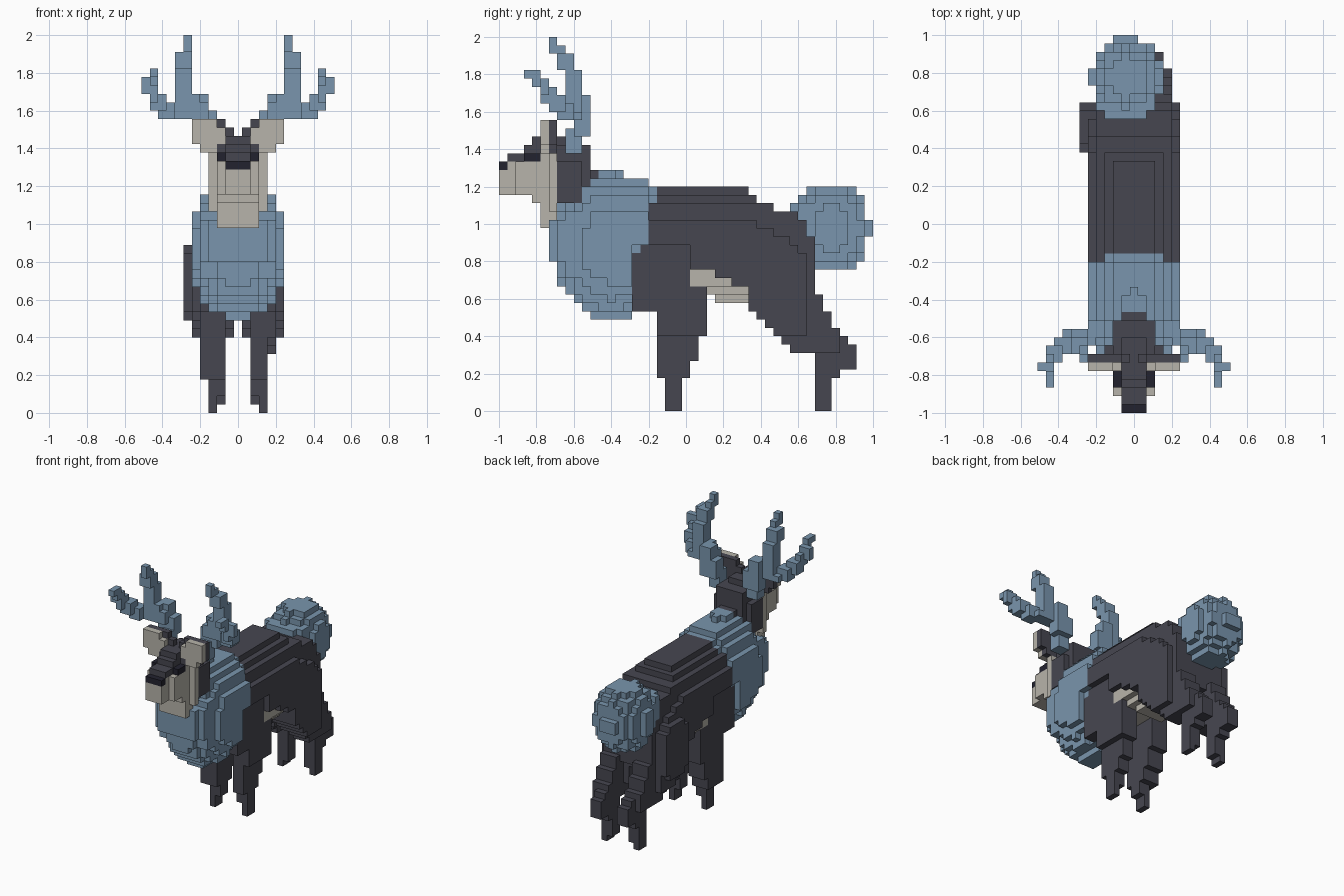
import bpy, bmesh

if "Cube" in bpy.data.objects:
    bpy.data.objects.remove(bpy.data.objects["Cube"], do_unlink=True)

S = 2 / 45          # edge of one block
cells = {}          # (i, j, k) -> (part, colour); i across, j front to back, k up


def material(name, rgb):
    m = bpy.data.materials.new(name)
    m.use_nodes = True
    m.diffuse_color = (*rgb, 1)
    bsdf = m.node_tree.nodes["Principled BSDF"]
    bsdf.inputs["Base Color"].default_value = (*rgb, 1)
    bsdf.inputs["Roughness"].default_value = 0.9
    return m


MATS = {
    "slate_blue": material("slate_blue", (0.192, 0.300, 0.418)),
    "charcoal": material("charcoal", (0.062, 0.062, 0.081)),
    "warm_grey": material("warm_grey", (0.475, 0.455, 0.405)),
    "near_black": material("near_black", (0.016, 0.016, 0.028)),
}


def box(part, colour, i0, i1, j0, j1, k0, k1):
    """Fill a block range, ends included; later boxes replace earlier ones."""
    for i in range(i0, i1 + 1):
        for j in range(j0, j1 + 1):
            for k in range(k0, k1 + 1):
                cells[i, j, k] = (part, colour)


def mid(part, colour, half, *jk):
    box(part, colour, -half, half, *jk)


def pair(part, colour, i0, i1, *jk, sides=(-1, 1)):
    for s in sides:
        a, b = sorted((s * i0, s * i1))
        box(("left_" if s > 0 else "right_") + part, colour, a, b, *jk)


def ellipsoid(part, colour, centre, radii, last_j=44):
    lo = [int(c - r) - 1 for c, r in zip(centre, radii)]
    hi = [int(c + r) + 2 for c, r in zip(centre, radii)]
    for i in range(lo[0], hi[0]):
        for j in range(lo[1], min(hi[1], last_j + 1)):
            for k in range(lo[2], hi[2]):
                d = sum(((p - c) / r) ** 2 for p, c, r in zip((i, j, k), centre, radii))
                if d <= 1:
                    cells[i, j, k] = (part, colour)


# Fluffy chest and withers
ellipsoid("chest", "slate_blue", (0, 13.0, 19.3), (5.8, 7.1, 8.8), last_j=17)
for half, j0, k0, k1 in ((5, 13, 15, 23), (5, 11, 16, 22), (4, 12, 14, 25), (4, 8, 16, 23),
                         (4, 7, 18, 22), (3, 6, 18, 22), (3, 10, 24, 26), (2, 10, 27, 27)):
    mid("chest", "slate_blue", half, j0, 17, k0, k1)
mid("chest", "slate_blue", 1, 11, 13, 28, 28)

# Belly
mid("belly", "warm_grey", 4, 18, 31, 15, 16)
mid("belly", "warm_grey", 3, 18, 31, 14, 14)
mid("belly", "warm_grey", 2, 26, 31, 13, 13)

# Trunk, stepped along the back and down to the rump
for k, half, end in ((26, 2, 29), (25, 3, 30), (24, 4, 32), (23, 4, 35), (22, 4, 36)):
    mid("trunk", "charcoal", half, 18, end, k, k)
for k, end in ((22, 30), (21, 32), (20, 34), (19, 35), (18, 36), (17, 36)):
    mid("trunk", "charcoal", 5, 18, end, k, k)
    mid("trunk", "charcoal", 4, 18, 36, k, k)
mid("trunk", "charcoal", 4, 37, 37, 13, 20)
mid("trunk", "charcoal", 4, 31, 36, 12, 16)
mid("chest", "slate_blue", 3, 18, 18, 24, 25)
mid("chest", "slate_blue", 2, 18, 18, 26, 26)

# Shoulders, recessed under the flank, and front legs
for s in (-1, 1):
    for cell in [(5 * s, j, k) for j in range(16, 23) for k in range(12, 20)]:
        cells.pop(cell, None)
pair("front_leg", "charcoal", 3, 4, 17, 22, 12, 19)
pair("front_leg", "charcoal", 3, 4, 16, 16, 12, 18)
pair("front_leg", "charcoal", 2, 4, 19, 24, 9, 14)
pair("front_leg", "charcoal", 2, 4, 19, 23, 6, 8, sides=(-1,))
pair("front_leg", "charcoal", 2, 3, 19, 23, 6, 8, sides=(1,))
pair("front_leg", "charcoal", 2, 4, 19, 22, 4, 5, sides=(-1,))
pair("front_leg", "charcoal", 2, 3, 19, 22, 4, 5, sides=(1,))
pair("front_leg", "charcoal", 2, 3, 20, 21, 2, 3)
pair("front_leg", "charcoal", 3, 3, 20, 21, 0, 1)

# Thighs and hind legs
for j0, k0 in ((26, 16), (28, 15), (30, 12), (31, 11), (32, 10), (33, 9), (34, 8)):
    pair("hind_leg", "charcoal", 3 if k0 > 12 else 2 if k0 < 9 else 1,
         5 if k0 > 8 else 4, j0, 36, k0, 16)
pair("hind_leg", "charcoal", 6, 6, 31, 36, 12, 18, sides=(-1,))
pair("hind_leg", "charcoal", 6, 6, 32, 35, 11, 19, sides=(-1,))
pair("hind_leg", "charcoal", 2, 4, 35, 39, 7, 11)
pair("hind_leg", "charcoal", 2, 4, 37, 38, 12, 13)
pair("hind_leg", "charcoal", 2, 4, 38, 40, 7, 9)
pair("hind_leg", "charcoal", 2, 3, 38, 41, 5, 8)
pair("hind_leg", "charcoal", 2, 3, 40, 42, 5, 7)
pair("hind_leg", "charcoal", 2, 3, 38, 40, 4, 4)
pair("hind_leg", "charcoal", 2, 3, 38, 39, 1, 3)
pair("hind_leg", "charcoal", 3, 3, 38, 39, 0, 0)

# Puffy tail, set slightly to one side
ellipsoid("tail", "slate_blue", (-0.8, 39.5, 21.5), (4.45, 4.63, 5.4))
box("tail", "slate_blue", -2, 0, 44, 44, 21, 22)
box("tail", "slate_blue", -4, 2, 36, 36, 21, 24)
box("tail", "slate_blue", -3, 1, 35, 35, 23, 24)

# Neck and back of the skull
mid("neck", "charcoal", 2, 7, 10, 25, 31)
mid("neck", "charcoal", 3, 7, 9, 25, 29)
mid("neck", "charcoal", 1, 7, 8, 32, 32)
mid("neck", "charcoal", 1, 11, 11, 26, 28)

# Throat patch
mid("throat", "warm_grey", 3, 6, 6, 24, 25)
mid("throat", "warm_grey", 2, 5, 6, 22, 25)
mid("throat", "warm_grey", 2, 4, 4, 25, 25)

# Face with a dark forehead stripe
mid("head", "warm_grey", 1, 0, 1, 26, 29)
mid("head", "warm_grey", 2, 2, 4, 26, 29)
mid("head", "warm_grey", 2, 5, 5, 26, 30)
mid("head", "warm_grey", 3, 6, 6, 26, 30)
mid("forehead", "charcoal", 1, 1, 4, 30, 30)
mid("forehead", "charcoal", 1, 3, 4, 31, 31)
mid("forehead", "charcoal", 2, 5, 6, 31, 31)
mid("forehead", "charcoal", 1, 4, 6, 32, 32)
mid("nose", "near_black", 1, 0, 0, 29, 29)
pair("eye", "near_black", 2, 2, 3, 4, 30, 30)

# Ears: pale fronts, dark backs
for j, colour in ((5, "warm_grey"), (6, "charcoal")):
    pair("ear", colour, 3, 4, j, j, 31, 31)
    pair("ear", colour, 2, 5, j, j, 32, 33)
    pair("ear", colour, 3, 5, j, j, 34, 34)
pair("ear", "charcoal", 2, 2, 6, 6, 34, 34)
pair("ear", "charcoal", 1, 1, 6, 6, 33, 33)

# Antlers: main beam, then the outer tine
BEAM = ((3, 4, 8, 9, 31, 33), (3, 5, 9, 10, 33, 35), (4, 5, 9, 10, 36, 37),
        (4, 6, 8, 9, 35, 36), (5, 7, 8, 9, 36, 37), (6, 7, 8, 9, 38, 40),
        (6, 7, 7, 8, 41, 42), (6, 6, 6, 7, 43, 43), (6, 6, 6, 6, 44, 44))
TINE = ((5, 9, 8, 8, 35, 35), (6, 8, 9, 9, 35, 35), (8, 9, 7, 8, 36, 36),
        (8, 9, 7, 7, 35, 35), (9, 10, 6, 7, 36, 37), (10, 10, 5, 5, 37, 37),
        (10, 11, 5, 5, 38, 39), (10, 10, 6, 6, 38, 38), (10, 10, 4, 4, 39, 40),
        (10, 10, 3, 3, 40, 40))
for b in BEAM + TINE:
    pair("antler", "slate_blue", *b)

# Turn each part's exposed block sides into one mesh
SIDES = []
for axis in range(3):
    u, v = (axis + 1) % 3, (axis + 2) % 3
    for sign in (-1, 1):
        quad = []
        for a, b in ((0, 0), (1, 0), (1, 1), (0, 1))[::sign]:
            corner = [0, 0, 0]
            corner[axis], corner[u], corner[v] = (sign > 0), a, b
            quad.append(corner)
        step = [0, 0, 0]
        step[axis] = sign
        SIDES.append((step, quad))

for part in sorted({p for p, c in cells.values()}):
    bm, verts, used = bmesh.new(), {}, []
    for cell, (owner, colour) in cells.items():
        if owner != part:
            continue
        for step, quad in SIDES:
            if tuple(c + d for c, d in zip(cell, step)) in cells:
                continue
            ring = []
            for corner in quad:
                key = tuple(c + d for c, d in zip(cell, corner))
                if key not in verts:
                    verts[key] = bm.verts.new(((key[0] - 0.5) * S, (key[1] - 22.5) * S, key[2] * S))
                ring.append(verts[key])
            if colour not in used:
                used.append(colour)
            bm.faces.new(ring).material_index = used.index(colour)
    if used:
        mesh = bpy.data.meshes.new(part)
        bm.to_mesh(mesh)
        for colour in used:
            mesh.materials.append(MATS[colour])
        bpy.context.collection.objects.link(bpy.data.objects.new(part, mesh))
    bm.free()
